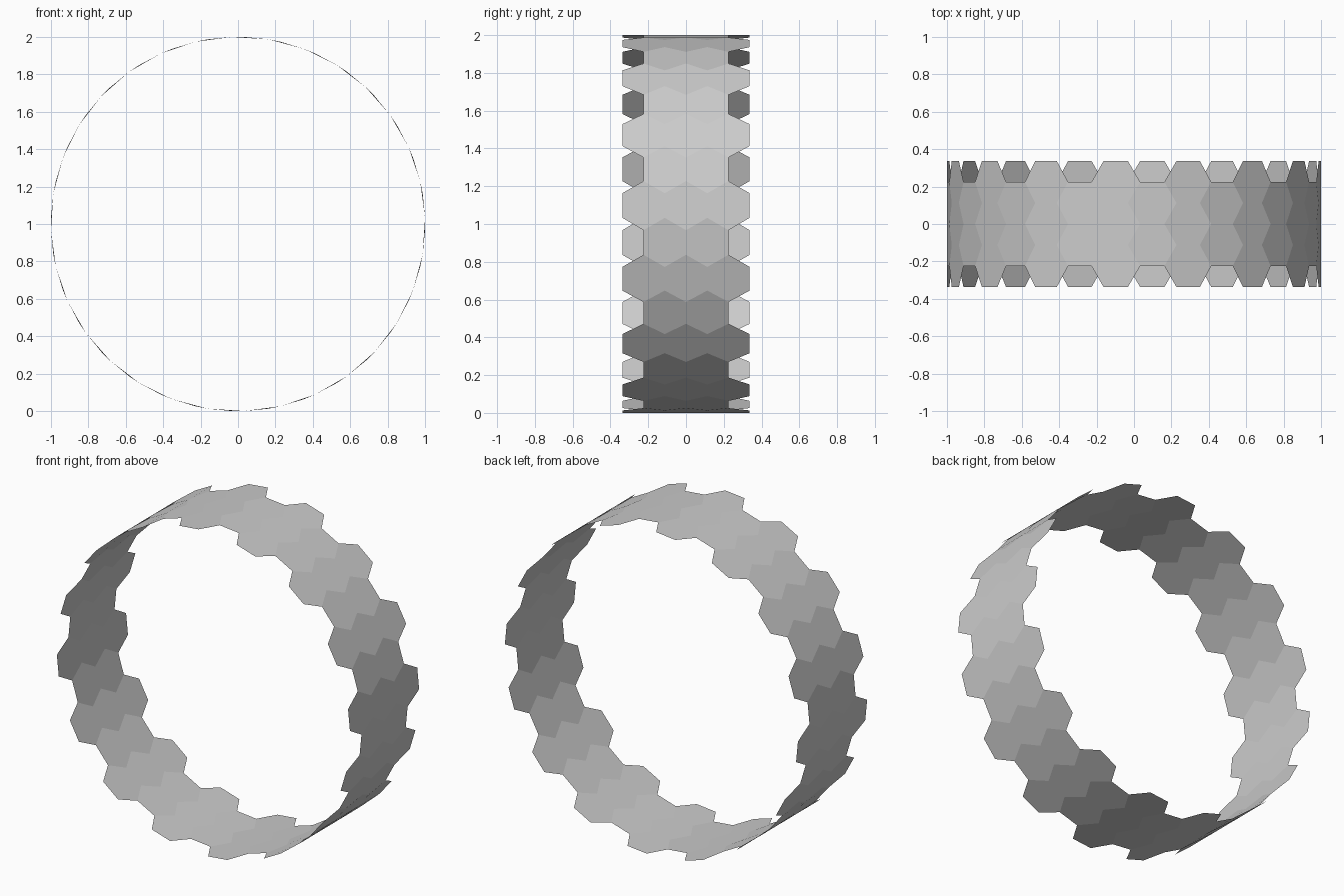
import bpy, bmesh
from math import sin, cos, radians

if "Cube" in bpy.data.objects:
    bpy.data.objects.remove(bpy.data.objects["Cube"])

TEETH = 16            # hexagon columns of each kind around the ring
H = 0.1124            # half height of one hexagon (along y)
PITCH = 360 / TEETH
STEP = PITCH / 3      # one hexagon side, as an angle
RADIUS = 1 / cos(radians(STEP / 4))

bm = bmesh.new()


def add_hexagon(angle, y):
    """One hexagon wrapped on the cylinder, flat edges facing +y and -y."""
    corners = [(-1, 0), (-.5, -1), (.5, -1), (1, 0), (.5, 1), (-.5, 1)]
    verts = []
    for da, dy in corners:
        a = radians(angle + da * STEP)
        verts.append(bm.verts.new((RADIUS * cos(a), y + dy * H, 1 + RADIUS * sin(a))))
    bm.faces.new(verts)


# Alternate columns of three and two hexagons around the ring
for i in range(TEETH):
    start = PITCH / 4 + i * PITCH
    for row in (-2, 0, 2):
        add_hexagon(start, row * H)
    for row in (-1, 1):
        add_hexagon(start + PITCH / 2, row * H)

# Weld the shared corners into a single band
bmesh.ops.remove_doubles(bm, verts=bm.verts, dist=1e-4)
bmesh.ops.recalc_face_normals(bm, faces=bm.faces)
bm.faces.ensure_lookup_table()
f = bm.faces[0]
c = f.calc_center_median()
if f.normal.x * c.x + f.normal.z * (c.z - 1) < 0:
    bmesh.ops.reverse_faces(bm, faces=bm.faces)

mesh = bpy.data.meshes.new("hexagon_ring")
bm.to_mesh(mesh)
bm.free()
ring = bpy.data.objects.new("hexagon_ring", mesh)
bpy.context.collection.objects.link(ring)
